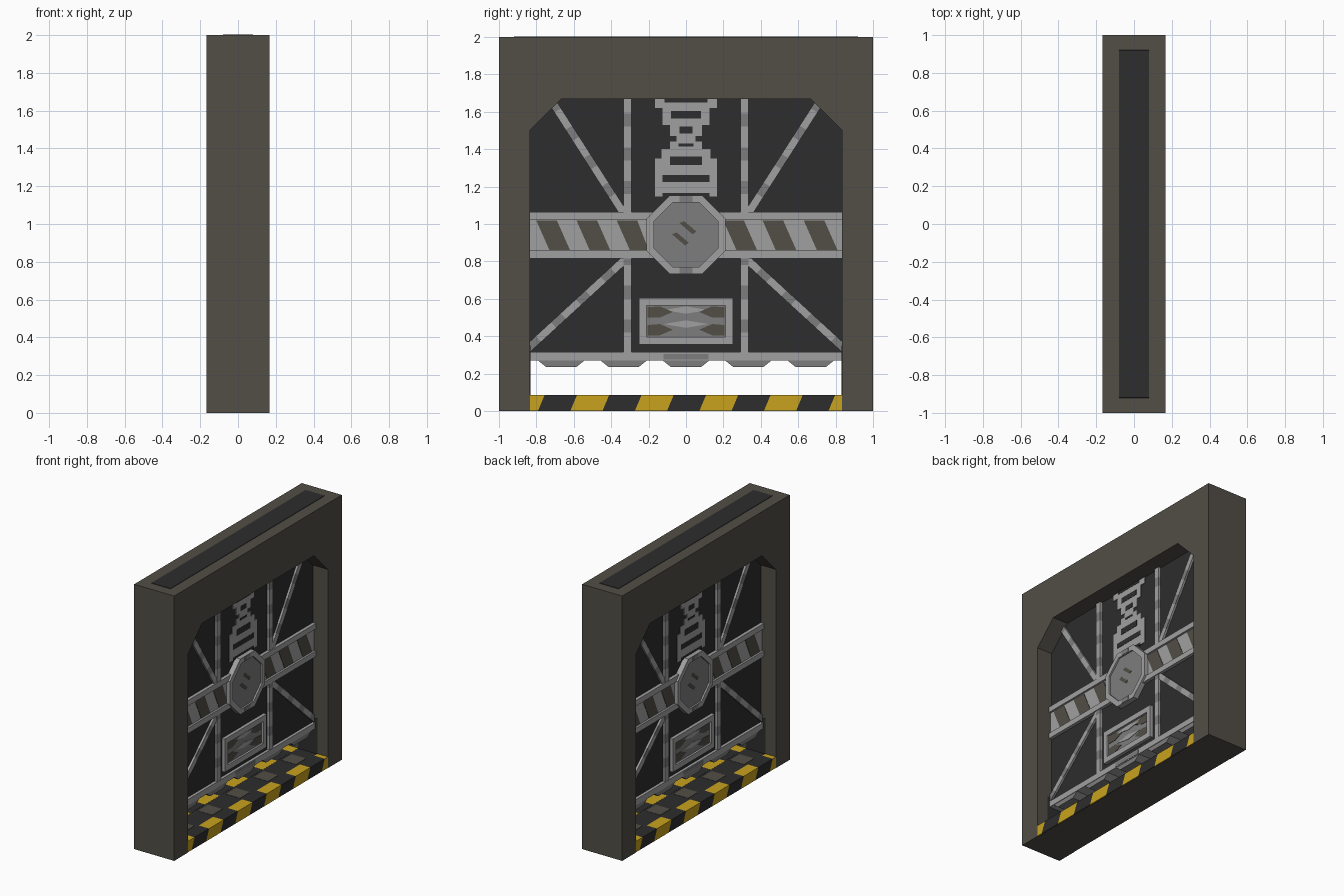
import bpy, bmesh, math
from mathutils import Vector

if "Cube" in bpy.data.objects:
    bpy.data.objects.remove(bpy.data.objects["Cube"])


def lin(c):
    c /= 255
    return c / 12.92 if c <= 0.04045 else ((c + 0.055) / 1.055) ** 2.4


MATS = []
for mat_name, rgb in [("frame_brown", (82, 78, 71)), ("dark_panel", (45, 45, 45)),
                      ("light_steel", (160, 160, 160)), ("mid_steel", (125, 125, 125)),
                      ("hazard_yellow", (200, 162, 30))]:
    m = bpy.data.materials.new(mat_name)
    m.diffuse_color = (*[lin(c) for c in rgb], 1)
    m.use_nodes = True
    m.node_tree.nodes["Principled BSDF"].inputs["Base Color"].default_value = m.diffuse_color
    MATS.append(m)
BROWN, DARK, LIGHT, MID, YELLOW = range(5)


def build(name, shapes, both=True):
    """Each shape is (yz outline, x0, x1, colour); both adds the half-turned copy."""
    bm = bmesh.new()
    for pts, x0, x1, mat in shapes:
        for s in ((1, -1) if both else (1,)):
            a = [bm.verts.new((s * x0, s * y, z)) for y, z in pts]
            b = [bm.verts.new((s * x1, s * y, z)) for y, z in pts]
            n = len(pts)
            faces = [bm.faces.new(a), bm.faces.new(b[::-1])]
            faces += [bm.faces.new((a[i], b[i], b[(i + 1) % n], a[(i + 1) % n])) for i in range(n)]
            for f in faces:
                f.material_index = mat
    bmesh.ops.recalc_face_normals(bm, faces=bm.faces[:])
    me = bpy.data.meshes.new(name)
    bm.to_mesh(me)
    bm.free()
    for m in MATS:
        me.materials.append(m)
    ob = bpy.data.objects.new(name, me)
    bpy.context.collection.objects.link(ob)
    return ob


def rect(y0, y1, z0, z1):
    return [(y0, z0), (y1, z0), (y1, z1), (y0, z1)]


def slant(y, w, shift, z0, z1, lo, hi):
    """Slanted stripe, cut off at lo and hi."""
    c = lambda v: max(lo, min(hi, v))
    return [(c(y), z0), (c(y + w), z0), (c(y + w + shift), z1), (c(y + shift), z1)]


def strut(p0, p1, w, x0, x1):
    """Bar from p0 to p1 with alternating long light and short mid segments."""
    p0, p1 = Vector(p0), Vector(p1)
    d = p1 - p0
    length = d.length
    d.normalize()
    n = Vector((-d.y, d.x)) * w / 2
    out, t, i = [], 0, 0
    while t < length - 1e-4:
        e = min(length, t + (0.07 if i % 2 else 0.11))
        a, b = p0 + d * t, p0 + d * e
        out.append(([tuple(a + n), tuple(a - n), tuple(b - n), tuple(b + n)], x0, x1,
                    MID if i % 2 else LIGHT))
        t, i = e, i + 1
    return out


def octagon(r):
    R = r / math.cos(math.pi / 8)
    return [(R * math.cos(math.pi / 8 + i * math.pi / 4),
             0.942 + R * math.sin(math.pi / 8 + i * math.pi / 4)) for i in range(8)]


# Outer frame with chamfered opening
W = 0.835
build("door_frame", [([(-1, 0), (-1, 2), (1, 2), (1, 0), (W, 0), (W, 1.5), (0.667, 1.667),
                       (-0.667, 1.667), (-W, 1.5), (-W, 0)], -0.167, 0.167, BROWN)], False)

# Dark slot marking on top of the frame
slot = build("top_slot", [(rect(-0.92, 0.92, 1.99, 2.003), -0.08, 0.08, DARK)], False)
bev = slot.modifiers.new("round_corners", "BEVEL")
bev.width, bev.segments = 0.001, 1

# Dark guide strips on the jambs
build("jamb_guides", [(rect(W - 0.003, W + 0.01, 0.08, 0.35), -0.08, 0.08, DARK)])

# Threshold with hazard stripes on the edges
build("sill_core", [(rect(-W, W, 0, 0.08), -0.163, 0.163, BROWN)], False)
sill = []
for k in range(-3, 3):
    y = 0.072 + k * 0.345
    sill.append((slant(y, 0.172, 0.035, 0.002, 0.085, -W, W), 0.08, 0.167, YELLOW))
    sill.append((slant(y + 0.172, 0.173, 0.035, 0.002, 0.085, -W, W), 0.08, 0.167, DARK))
build("sill_stripes", sill)
build("sill_track", [(rect(-W, W, 0.07, 0.084), -0.08, 0.08, DARK)], False)
build("track_worn_patches", [(rect(y - 0.06, y + 0.06, 0.08, 0.086), -0.06, 0.06, BROWN)
                             for y in (-0.667, -0.333, 0, 0.333, 0.667)], False)

# Sliding door leaf
build("door_panel", [(rect(-0.86, 0.86, 0.272, 1.72), -0.04, 0.04, DARK)], False)
build("bottom_rail", [(rect(-W, W, 0.27, 0.315), -0.062, 0.062, LIGHT),
                      (rect(-0.12, 0.12, 0.275, 0.305), -0.064, 0.064, MID)], False)
build("bottom_teeth", [([(y - 0.13, 0.275), (y - 0.08, 0.235), (y + 0.08, 0.235), (y + 0.13, 0.275)],
                        -0.058, 0.058, MID) for y in (-0.667, -0.333, 0, 0.333, 0.667)], False)

# Upright and diagonal struts, mirrored
struts = []
for s in (-1, 1):
    struts += strut((s * 0.313, 0.31), (s * 0.313, 0.83), 0.043, 0.03, 0.06)
    struts += strut((s * 0.313, 1.05), (s * 0.313, 1.72), 0.043, 0.03, 0.06)
    struts += strut((s * 0.335, 1.06), (s * 0.745, 1.70), 0.042, 0.03, 0.056)
    struts += strut((s * 0.31, 0.825), (s * 0.86, 0.32), 0.042, 0.03, 0.056)
build("struts", struts)

# Cross band with rails and slanted worn stripes
build("band_rails", [(rect(-0.85, 0.85, 0.815, 0.857), 0.03, 0.065, LIGHT),
                     (rect(-0.85, 0.85, 1.023, 1.065), 0.03, 0.065, LIGHT)])
build("band_plate", [(rect(-0.85, 0.85, 0.85, 1.03), 0.03, 0.05, LIGHT)])
stripes = []
for starts, lo, hi in (((-0.73, -0.515, -0.30), -W, -0.2), ((0.27, 0.48, 0.70), 0.2, W)):
    stripes += [(slant(y, 0.11, -0.07, 0.86, 1.018, lo, hi), 0.045, 0.053, BROWN) for y in starts]
build("band_stripes", stripes)

# Octagonal lock: ring, recessed disc and marks
outer, inner = octagon(0.21), octagon(0.172)
ring = []
for i in range(8):
    j = (i + 1) % 8
    ring.append(([outer[i], outer[j], inner[j], inner[i]], 0.03, 0.08, LIGHT))
ring += [(rect(-0.035, 0.035, z - 0.016, z + 0.016), 0.07, 0.082, MID) for z in (0.751, 1.133)]
build("lock_ring", ring)
build("lock_disc", [(octagon(0.174), 0.03, 0.068, MID)])
build("lock_marks", [([(y - 0.045, z + 0.025), (y - 0.02, z + 0.035), (y + 0.045, z - 0.02),
                       (y + 0.025, z - 0.035)], 0.06, 0.07, BROWN)
                     for y, z in ((0.01, 0.98), (-0.03, 0.92))])

# Painted ladder pattern above the lock
ladder = [(rect(-w, w, z0, z1), 0.03, 0.045, LIGHT) for z0, z1, w in (
    (1.147, 1.35, 0.165), (1.35, 1.40, 0.13), (1.40, 1.44, 0.085), (1.44, 1.47, 0.05),
    (1.47, 1.53, 0.085), (1.53, 1.62, 0.125), (1.62, 1.70, 0.165))]
ladder += [(rect(-w, w, z0, z1), 0.03, 0.047, DARK) for z0, z1, w in (
    (1.145, 1.165, 0.125), (1.225, 1.262, 0.125), (1.315, 1.36, 0.085),
    (1.415, 1.43, 0.04), (1.485, 1.52, 0.035), (1.565, 1.605, 0.08), (1.65, 1.70, 0.115))]
build("ladder_pattern", ladder)

# Lower access plate
build("access_plate_rim", [(rect(-0.25, 0.25, 0.355, 0.397), 0.03, 0.065, LIGHT),
                           (rect(-0.25, 0.25, 0.563, 0.605), 0.03, 0.065, LIGHT),
                           (rect(-0.25, -0.212, 0.397, 0.563), 0.03, 0.065, LIGHT),
                           (rect(0.212, 0.25, 0.397, 0.563), 0.03, 0.065, LIGHT)])
build("access_plate_face", [(rect(-0.215, 0.215, 0.39, 0.57), 0.03, 0.05, MID)])
marks = [([(s * 0.205, z - 0.03), (s * 0.205, z + 0.025), (s * 0.14, z + 0.03), (s * 0.07, z),
           (s * 0.14, z - 0.03)], 0.045, 0.053, BROWN) for s in (-1, 1) for z in (0.435, 0.53)]
marks += [([(-0.12, z), (0, z - 0.02), (0.12, z), (0, z + 0.02)], 0.045, 0.053, LIGHT)
          for z in (0.465, 0.54)]
build("access_plate_marks", marks)
